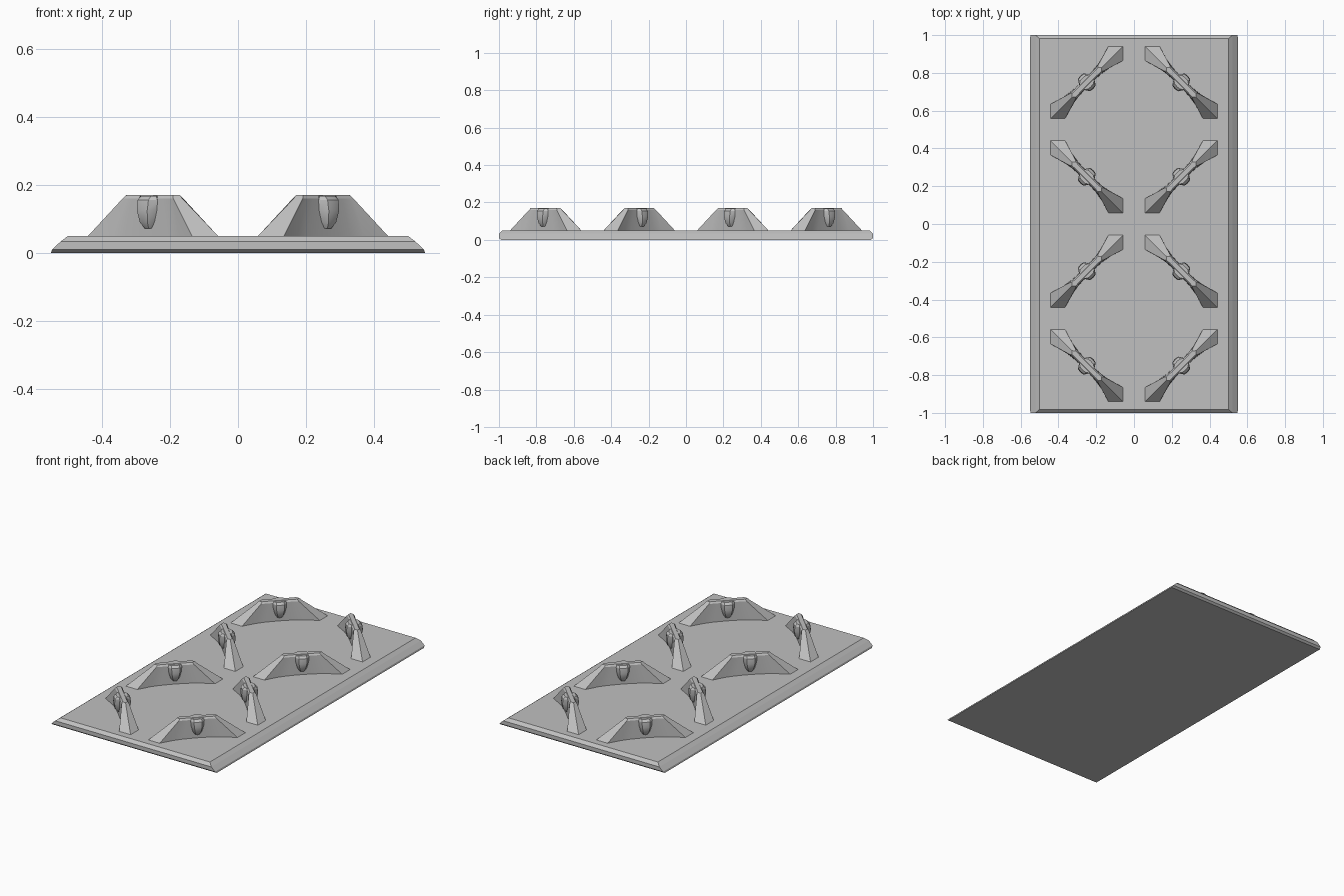
import bpy
import bmesh
from math import radians, pi

cube = bpy.data.objects.get("Cube")
if cube:
    bpy.data.objects.remove(cube, do_unlink=True)

grey = bpy.data.materials.new("plain_grey")
grey.use_nodes = True
colour = (0.53, 0.53, 0.53, 1)
grey.diffuse_color = colour
grey.node_tree.nodes["Principled BSDF"].inputs["Base Color"].default_value = colour


def loft(name, rings):
    """Skin closed rings of points from bottom to top, with caps."""
    bm = bmesh.new()
    loops = [[bm.verts.new(p) for p in ring] for ring in rings]
    n = len(loops[0])
    for low, high in zip(loops, loops[1:]):
        for i in range(n):
            j = (i + 1) % n
            bm.faces.new((low[i], low[j], high[j], high[i]))
    bm.faces.new(loops[0][::-1])
    bm.faces.new(loops[-1])
    bmesh.ops.recalc_face_normals(bm, faces=bm.faces)
    mesh = bpy.data.meshes.new(name)
    bm.to_mesh(mesh)
    bm.free()
    mesh.materials.append(grey)
    obj = bpy.data.objects.new(name, mesh)
    bpy.context.collection.objects.link(obj)
    return obj


def full_outline(quarter, z):
    """Mirror a quarter outline, from the end tip to mid-side, into a ring."""
    half = quarter + [(-u, v) for u, v in quarter[-2::-1]]
    return [(u, v, z) for u, v in half + [(u, -v) for u, v in half[-2:0:-1]]]


def smooth(obj, angle):
    bpy.ops.object.select_all(action="DESELECT")
    obj.select_set(True)
    bpy.context.view_layer.objects.active = obj
    bpy.ops.object.shade_smooth_by_angle(angle=radians(angle))


# Base slab with bevelled rim
profile = [(0.55, 0.988, 0), (0.547, 1, 0.01), (0.522, 1, 0.033), (0.5, 0.982, 0.05)]
loft("base_plate", [[(-x, -y, z), (x, -y, z), (x, y, z), (-x, y, z)]
                    for x, y, z in profile])

# Pinched wall outlines: foot, shoulder and flat top
foot = [(0.27, 0), (0.216, 0.054), (0.137, 0.031), (0.09, 0.024), (0.045, 0.021), (0, 0.02)]
shoulder = [(0.122, 0), (0.105, 0.021), (0.088, 0.02), (0.06, 0.019), (0.03, 0.019), (0, 0.019)]
crown = [(u * 0.92, v * 0.65) for u, v in shoulder]

# Clip bump half-widths, reach and height
bump = [(0.014, 0.028, 0.072), (0.026, 0.042, 0.09), (0.036, 0.049, 0.125),
        (0.038, 0.045, 0.155), (0.034, 0.032, 0.167)]

for row in range(4):
    for side in (-1, 1):
        turn = pi / 4 * side * (1 if row % 2 == 0 else -1)
        place = (0.25 * side, -0.75 + 0.5 * row, 0)
        tag = f"{row + 1}_{'left' if side > 0 else 'right'}"

        wall = loft("divider_wall_" + tag, [
            full_outline(foot, 0.05), full_outline(shoulder, 0.16), full_outline(crown, 0.17)])
        parts = [wall]
        for face in (-1, 1):
            rings = [[(-w, 0, z), (-w, face * 0.02, z), (-w * 0.6, face * r * 0.93, z),
                      (0, face * r, z), (w * 0.6, face * r * 0.93, z),
                      (w, face * 0.02, z), (w, 0, z)] for w, r, z in bump]
            parts.append(loft(f"clip_bump_{tag}_{'a' if face < 0 else 'b'}", rings))
        for part in parts:
            part.location = place
            part.rotation_euler.z = turn
            smooth(part, 30)
